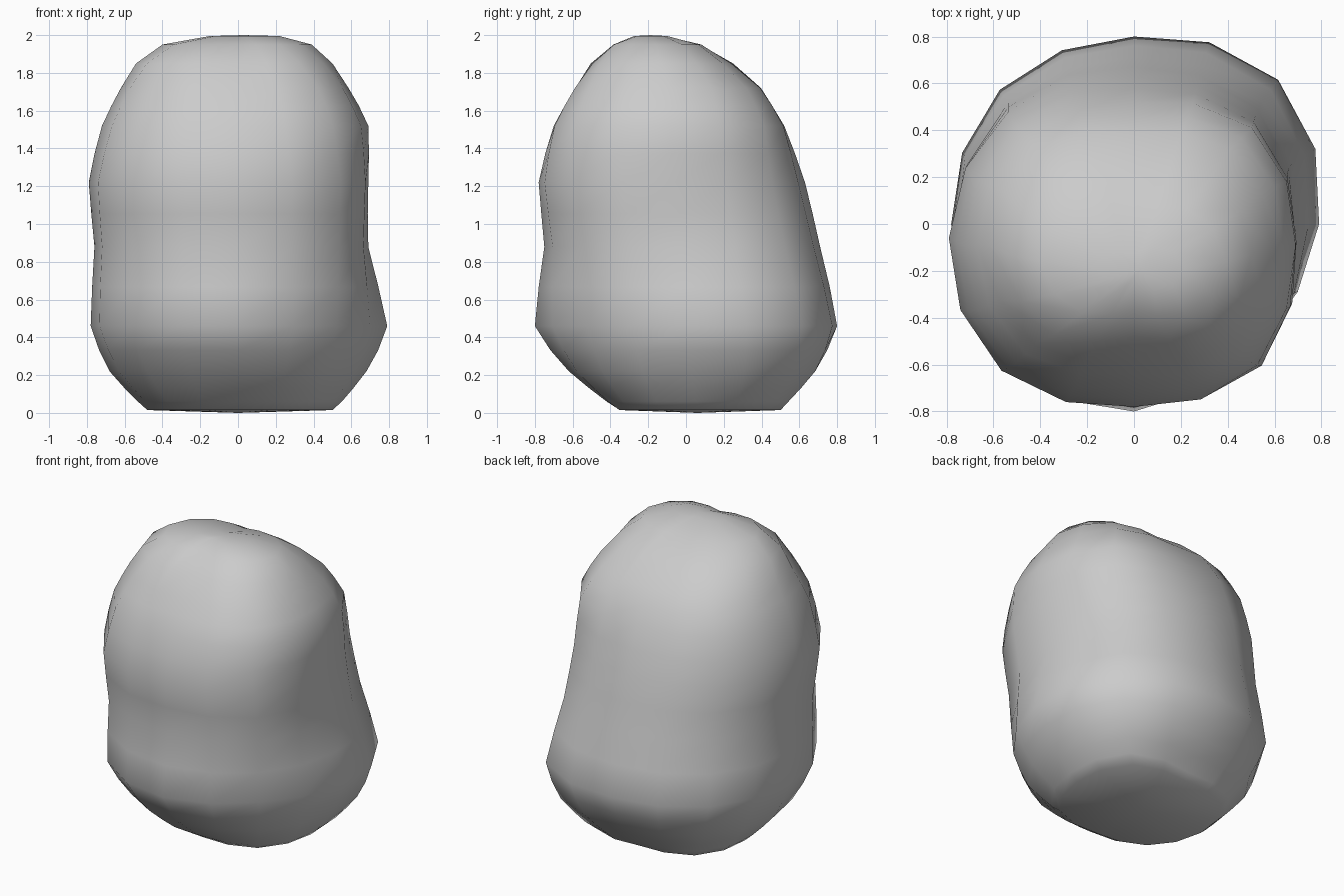
import bpy, bmesh, math

if "Cube" in bpy.data.objects:
    bpy.data.objects.remove(bpy.data.objects["Cube"])

SIDES = 16
# Level: height, centre y, then radii toward right, back-right, back, back-left,
# left, front-left, front, front-right
LEVELS = [
    (0.015, 0.06, .50, .53, .43, .50, .48, .46, .41, .49),
    (0.06, 0.05, .55, .60, .47, .55, .53, .53, .47, .54),
    (0.22, 0.03, .68, .76, .65, .69, .68, .68, .65, .67),
    (0.46, 0.00, .79, .87, .80, .81, .78, .81, .80, .74),
    (0.88, -.02, .69, .77, .73, .76, .76, .79, .73, .755),
    (1.22, -.06, .69, .73, .69, .76, .79, .80, .72, .77),
    (1.52, -.09, .69, .71, .61, .71, .72, .71, .61, .71),
    (1.72, -.09, .585, .58, .48, .59, .62, .60, .49, .60),
    (1.85, -.13, .50, .46, .36, .48, .54, .48, .35, .46),
    (1.95, -.16, .39, .32, .22, .31, .40, .31, .20, .31),
    (1.995, -.19, .22, .13, .06, .10, .15, .10, .06, .12),
]


def spline(a, b, c, d, t):
    return b + 0.5 * t * (c - a + t * (2*a - 5*b + 4*c - d + t * (3*(b - c) + d - a)))


def smooth_levels(rows):
    """Add a softened midpoint between widely spaced levels."""
    out = []
    for i in range(len(rows) - 1):
        a, b, c, d = rows[max(i-1, 0)], rows[i], rows[i+1], rows[min(i+2, len(rows)-1)]
        out.append(b)
        if c[0] - b[0] > 0.15:
            out.append(tuple(0.5 * spline(*v, 0.5) + 0.25 * (v[1] + v[2])
                             for v in zip(a, b, c, d)))
    return out + [rows[-1]]


def ring(bm, row):
    z, cy, radii = row[0], row[1], row[2:]
    verts = []
    for k in range(SIDES):
        i, t = divmod(k * 8 / SIDES, 1)
        r = spline(*(radii[(int(i) + o) % 8] for o in (-1, 0, 1, 2)), t)
        ang = math.tau * k / SIDES
        verts.append(bm.verts.new((r * math.cos(ang), cy + r * math.sin(ang), z)))
    return verts


# Boulder body: stacked rings bridged with quads
bm = bmesh.new()
rings = [ring(bm, row) for row in smooth_levels(LEVELS)]
for lo, hi in zip(rings, rings[1:]):
    for k in range(SIDES):
        n = (k + 1) % SIDES
        bm.faces.new((lo[k], lo[n], hi[n], hi[k]))

# Closed top and underside
for loop, centre in ((rings[0], (0, 0.06, 0)), (rings[-1], (0.03, -.19, 2))):
    tip = bm.verts.new(centre)
    for k in range(SIDES):
        bm.faces.new((loop[k], loop[(k + 1) % SIDES], tip))
bmesh.ops.recalc_face_normals(bm, faces=bm.faces[:])
for f in bm.faces:
    f.smooth = True

mesh = bpy.data.meshes.new("boulder")
bm.to_mesh(mesh)
bm.free()
bpy.context.collection.objects.link(bpy.data.objects.new("boulder", mesh))
